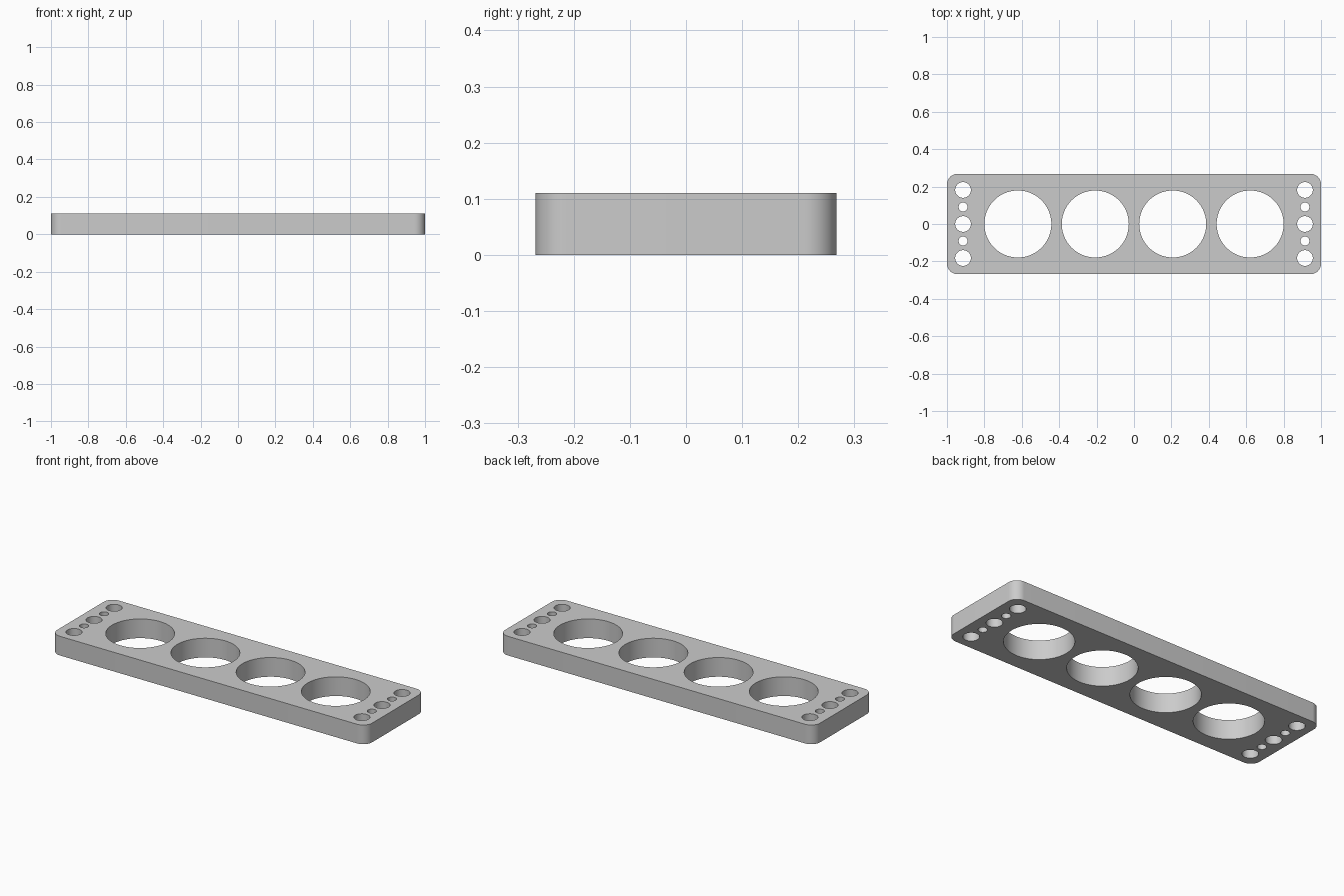
import bpy, bmesh
from mathutils import Matrix

cube = bpy.data.objects.get("Cube")
if cube:
    bpy.data.objects.remove(cube, do_unlink=True)

LENGTH, WIDTH, HEIGHT, CORNER = 2.0, 0.536, 0.11, 0.056


def add_object(name, bm):
    mesh = bpy.data.meshes.new(name)
    bm.to_mesh(mesh)
    bm.free()
    obj = bpy.data.objects.new(name, mesh)
    bpy.context.collection.objects.link(obj)
    return obj


def add_hole(bm, x, y, radius, sides):
    place = Matrix.Translation((x, y, HEIGHT / 2))
    bmesh.ops.create_cone(bm, cap_ends=True, segments=sides, radius1=radius,
                          radius2=radius, depth=HEIGHT * 2, matrix=place)


# Plate: a box with rounded vertical corners
bm = bmesh.new()
size = Matrix.Diagonal((LENGTH, WIDTH, HEIGHT, 1))
bmesh.ops.create_cube(bm, size=1, matrix=Matrix.Translation((0, 0, HEIGHT / 2)) @ size)
uprights = [e for e in bm.edges if abs(e.verts[0].co.z - e.verts[1].co.z) > 0.01]
bmesh.ops.bevel(bm, geom=uprights, offset=CORNER, segments=12, profile=0.5, affect='EDGES')
plate = add_object("plate", bm)

# Holes: four large bores and a row of five small ones at each end
bm = bmesh.new()
for side in (-1, 1):
    for x in (0.207, 0.621):
        add_hole(bm, side * x, 0, 0.179, 96)
    for y in (-0.182, 0, 0.182):
        add_hole(bm, side * 0.914, y, 0.042, 48)
    for y in (-0.091, 0.091):
        add_hole(bm, side * 0.914, y, 0.024, 32)
cutter = add_object("hole_cutter", bm)
cutter.hide_render = True

grey = bpy.data.materials.new("light grey")
grey.use_nodes = True
colour = (0.6, 0.6, 0.6, 1)
grey.diffuse_color = colour
grey.node_tree.nodes["Principled BSDF"].inputs["Base Color"].default_value = colour
plate.data.materials.append(grey)

# Cut the holes, then smooth the round walls
cut = plate.modifiers.new("holes", 'BOOLEAN')
cut.operation = 'DIFFERENCE'
cut.solver = 'EXACT'
cut.object = cutter
bpy.ops.object.select_all(action='DESELECT')
plate.select_set(True)
bpy.context.view_layer.objects.active = plate
bpy.ops.object.modifier_apply(modifier=cut.name)
bpy.data.objects.remove(cutter, do_unlink=True)
bpy.ops.object.shade_smooth_by_angle(angle=0.6)
